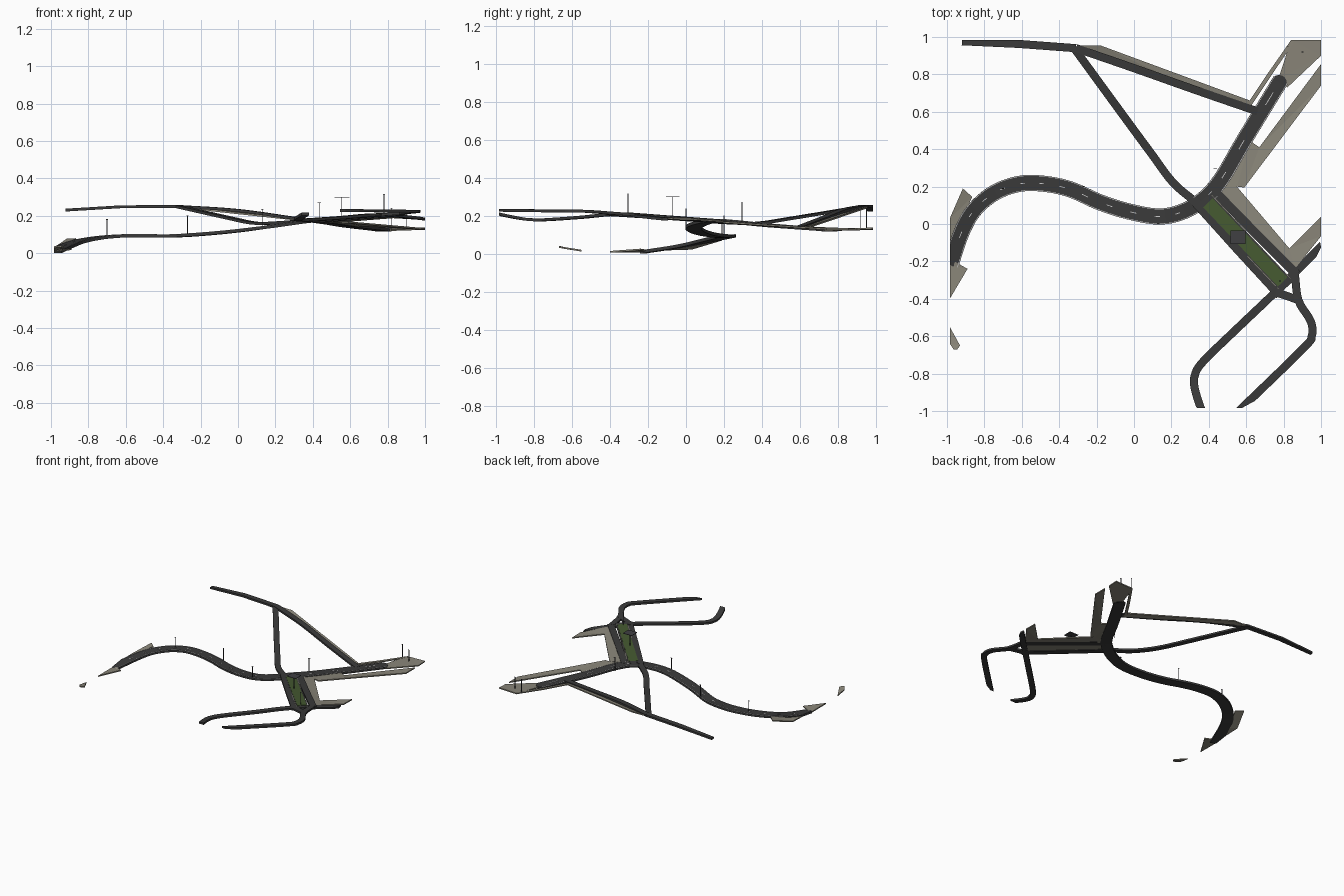
import bpy
import bmesh
from mathutils import Vector

cube = bpy.data.objects.get("Cube")
if cube:
    bpy.data.objects.remove(cube, do_unlink=True)


def material(name, r, g, b):
    m = bpy.data.materials.new(name)
    m.use_nodes = True
    m.diffuse_color = (r, g, b, 1)
    m.node_tree.nodes["Principled BSDF"].inputs["Base Color"].default_value = (r, g, b, 1)
    return m


ASPHALT = material("asphalt", 0.042, 0.042, 0.042)
PAVING = material("paving", 0.25, 0.235, 0.19)
GRASS = material("grass", 0.058, 0.1, 0.03)
PAINT = material("white_paint", 0.6, 0.6, 0.6)
STEEL = material("dark_steel", 0.05, 0.05, 0.055)


def finish(name, bm, mat):
    bmesh.ops.recalc_face_normals(bm, faces=bm.faces)
    mesh = bpy.data.meshes.new(name)
    bm.to_mesh(mesh)
    bm.free()
    mesh.materials.append(mat)
    obj = bpy.data.objects.new(name, mesh)
    bpy.context.collection.objects.link(obj)
    return obj


def spline(points, steps=5):
    """Smooth curve through the points."""
    p = [Vector(q) for q in points]
    p = [2 * p[0] - p[1]] + p + [2 * p[-1] - p[-2]]
    out = []
    for a, b, c, d in zip(p, p[1:], p[2:], p[3:]):
        for i in range(steps):
            t = i / steps
            out.append(0.5 * (2 * b + (c - a) * t + (2 * a - 5 * b + 4 * c - d) * t ** 2
                              + (3 * b - a - 3 * c + d) * t ** 3))
    return out + [p[-2]]


def sides(path):
    """Horizontal unit vector to the left of each path point, widened at corners."""
    out = []
    for i, p in enumerate(path):
        n = []
        for a, b in ((max(i - 1, 0), i), (i, min(i + 1, len(path) - 1))):
            d = path[b] - path[a]
            if d.length > 0:
                n.append(Vector((-d.y, d.x, 0)).normalized())
        s = (n[0] + n[-1]).normalized()
        out.append(s / max(s.dot(n[0]), 0.6))
    return out


def offset(path, shift, lift=0):
    return [p + s * shift + Vector((0, 0, lift)) for p, s in zip(path, sides(path))]


def ribbon(name, path, width, thick, mat):
    """Slab of rectangular section along a path, trimmed to the site border."""
    path = [Vector(p) for p in path]
    bm = bmesh.new()
    rings = []
    for p, s in zip(path, sides(path)):
        ring = []
        for k, dz in ((0.5, 0), (-0.5, 0), (-0.5, -thick), (0.5, -thick)):
            v = p + s * width * k + Vector((0, 0, dz))
            ring.append(bm.verts.new((min(max(v.x, -0.985), 1), min(max(v.y, -0.985), 0.985), v.z)))
        rings.append(ring)
    for a, b in zip(rings, rings[1:]):
        for i in range(4):
            j = (i + 1) % 4
            bm.faces.new((a[i], a[j], b[j], b[i]))
    bm.faces.new(rings[0])
    bm.faces.new(rings[-1])
    return finish(name, bm, mat)


def plate(name, outline, mat=PAVING, thick=0.009):
    """Sloping polygon with a small thickness."""
    bm = bmesh.new()
    top = [bm.verts.new(p) for p in outline]
    low = [bm.verts.new((x, y, z - thick)) for x, y, z in outline]
    faces = [bm.faces.new(top), bm.faces.new(low)]
    for i in range(len(top)):
        j = (i + 1) % len(top)
        bm.faces.new((top[i], top[j], low[j], low[i]))
    bmesh.ops.triangulate(bm, faces=faces)
    return finish(name, bm, mat)


def box(name, centre, size, mat):
    bm = bmesh.new()
    bmesh.ops.create_cube(bm, size=1)
    for v in bm.verts:
        v.co = Vector([c + a * s for c, a, s in zip(centre, v.co, size)])
    return finish(name, bm, mat)


# Main winding road with edge lines and centre dashes
main = spline([(-.985, -.23, .016), (-.92, -.04, .045), (-.85, .08, .07), (-.74, .17, .09),
               (-.61, .215, .1), (-.48, .215, .1), (-.34, .185, .1), (-.18, .115, .11),
               (-.02, .065, .125), (.14, .04, .145), (.27, .07, .165), (.38, .14, .18),
               (.47, .245, .175), (.59, .45, .155), (.785, .77, .132)])
ribbon("main_road", main, 0.086, 0.016, ASPHALT)
for side in (-1, 1):
    ribbon("main_edge_line", offset(main, side * 0.039, 0.0015), 0.003, 0.002, PAINT)
for i in range(4, len(main) - 2, 4):
    ribbon("centre_dash", offset(main, 0, 0.0015)[i:i + 2], 0.004, 0.002, PAINT)
bm = bmesh.new()
bmesh.ops.create_cone(bm, cap_ends=True, segments=16, radius1=0.042, radius2=0.042, depth=0.016)
bmesh.ops.translate(bm, verts=bm.verts, vec=(.775, .755, .125))
finish("main_road_end", bm, ASPHALT)

# Twin carriageway with planted median
ribbon("carriageway_west", [(.33, .115, .18), (.55, -.13, .197), (.78, -.38, .213)], 0.05, 0.016, ASPHALT)
ribbon("carriageway_east", [(.43, .175, .18), (.65, -.05, .197), (.87, -.27, .213)], 0.05, 0.016, ASPHALT)
ribbon("median_curb", [(.385, .125, .181), (.805, -.32, .213)], 0.088, 0.012, PAVING)
ribbon("median_surround", [(.375, .135, .1815), (.82, -.335, .2145)], 0.082, 0.006, ASPHALT)
ribbon("median_grass", [(.395, .113, .184), (.795, -.31, .216)], 0.07, 0.006, GRASS)

# Side roads
roads = {
    "north_west_road": [(-.92, .977, .238), (-.62, .963, .256), (-.31, .94, .257)],
    "north_branch": spline([(-.32, .94, .257), (-.05, .57, .196), (.09, .38, .168),
                            (.21, .22, .17), (.34, .11, .18)]),
    "east_branch": spline([(-.31, .94, .257), (0, .833, .236), (.33, .716, .19), (.66, .602, .146)]),
    "south_cross_road": spline([(1.01, -.11, .19), (.76, -.36, .213), (.55, -.56, .198),
                                (.37, -.735, .186), (.325, -.81, .186), (.325, -.88, .194),
                                (.36, -.995, .217)]),
    "south_loop_road": spline([(.86, -.27, .213), (.88, -.41, .222), (.945, -.52, .23),
                               (.95, -.6, .232), (.9, -.67, .232), (.56, -1.0, .236)]),
    "south_link": [(.76, -.365, .213), (.89, -.41, .222)],
}
for name, path in roads.items():
    ribbon(name, path, 0.043, 0.015, ASPHALT)

# Pavement areas
plate("north_east_plaza", [(.84, .985, .134), (1, .985, .138), (1, .9, .134), (.82, .73, .128), (.77, .77, .128)])
plate("east_branch_verge", [(-.3, .955, .25), (-.18, .955, .248), (.62, .66, .148), (.63, .61, .14), (.3, .73, .185)])
ribbon("plaza_path", [(.615, .635, .142), (.725, .80, .135), (.85, .985, .134)], 0.022, 0.008, PAVING)
plate("east_pavement", [(.43, .18, .174), (.62, .445, .152), (.67, .41, .152), (1, .855, .134),
                        (1, .74, .134), (.59, .195, .17), (.55, .2, .172), (.47, .14, .176)])
plate("carriageway_pavement", [(.44, .17, .178), (.55, .2, .174), (.83, -.13, .196), (.86, -.24, .208)])
plate("south_east_pavement", [(.83, -.13, .196), (1, .04, .186), (1, -.065, .188), (.86, -.24, .208)])
plate("west_verge", [(-.985, .03, .03), (-.915, .19, .078), (-.865, .145, .08), (-.94, -.02, .042), (-.985, -.1, .026)])
plate("south_west_verge", [(-.96, -.2, .02), (-.89, -.24, .026), (-.985, -.4, .014), (-.985, -.22, .014)])
plate("far_west_verge", [(-.985, -.55, .02), (-.93, -.65, .036), (-.945, -.67, .04), (-.965, -.67, .042), (-.985, -.64, .034)])

# Lamp posts and sign posts: position, foot, top, width of the cross arm
posts = [(-.7, .19, .09, .18, .012), (-.27, .2, .1, .2, .01), (.13, .0, .14, .235, .015),
         (.435, .295, .16, .27, .02), (.555, -.07, .19, .3, .08), (.78, -.305, .21, .315, .01),
         (.9, .92, .13, .225, .01), (.82, .95, .13, .24, .01)]
for x, y, foot, top, arm in posts:
    box("post", (x, y, (foot + top) / 2), (.004, .004, top - foot), STEEL)
    box("post_arm", (x, y, top), (arm, arm * 0.9 if arm > .05 else .004, .003), STEEL)
